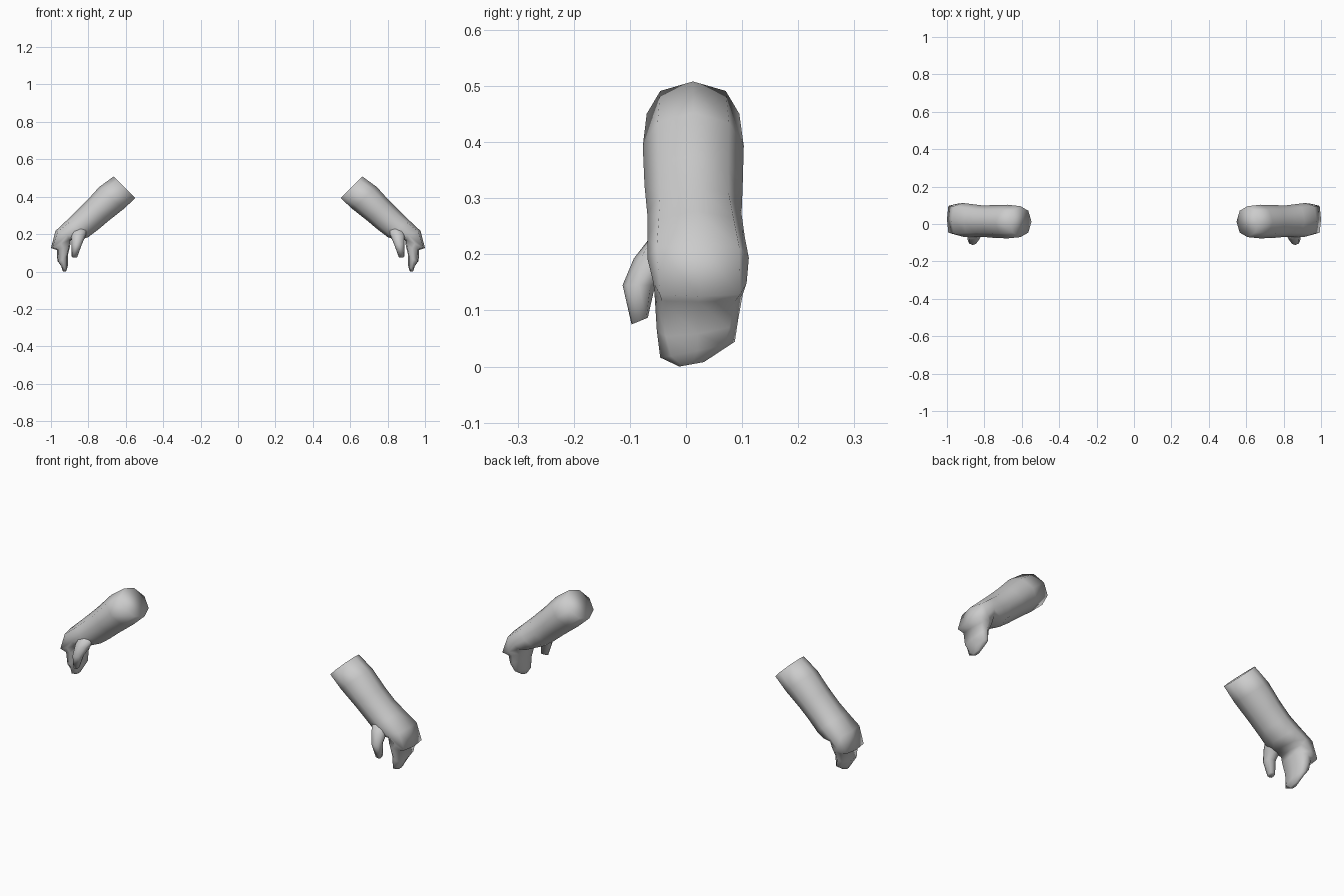
import bpy, bmesh, math

if "Cube" in bpy.data.objects:
    bpy.data.objects.remove(bpy.data.objects["Cube"])

skin = bpy.data.materials.new("light_grey")
skin.diffuse_color = (0.6, 0.6, 0.6, 1)
skin.use_nodes = True
skin.node_tree.nodes["Principled BSDF"].inputs["Base Color"].default_value = skin.diffuse_color


def loft(name, rings, sides=8):
    """Skin closed rings, each given as
    (upper x, z), (lower x, z), (front y, back y), corner fullness, back lift."""
    bm = bmesh.new()
    loops = []
    for (ux, uz), (lx, lz), (y0, y1), full, lift in rings:
        loop = []
        for i in range(sides):
            a = 2 * math.pi * i / sides
            c, s = math.cos(a), math.sin(a)
            if i % 2:                       # push the diagonal corners outward
                c, s = c * full, s * full
            t = (1 + c) / 2
            loop.append(bm.verts.new((lx + (ux - lx) * t,
                                      (y0 + y1) / 2 + s * (y1 - y0) / 2,
                                      lz + (uz - lz) * t + lift * s)))
        loops.append(loop)
    for a, b in zip(loops, loops[1:]):
        for i in range(sides):
            j = (i + 1) % sides
            bm.faces.new((a[i], a[j], b[j], b[i]))
    bm.faces.new(loops[0])
    bm.faces.new(loops[-1])
    bmesh.ops.recalc_face_normals(bm, faces=bm.faces)
    for f in bm.faces:
        f.smooth = True
    me = bpy.data.meshes.new(name)
    bm.to_mesh(me)
    bm.free()
    me.materials.append(skin)
    ob = bpy.data.objects.new(name, me)
    bpy.context.collection.objects.link(ob)
    ob.modifiers.new("mirror", "MIRROR").use_mirror_merge = False
    return ob


# forearm flowing through wrist and knuckles into the curled mitten of fingers
loft("forearm_and_hand", [
    ((.665, .508), (.548, .393), (-.070, .095), 1.0, 0),
    ((.742, .452), (.612, .334), (-.077, .103), 1.0, 0),
    ((.810, .377), (.693, .270), (-.074, .101), 1.0, 0),
    ((.865, .322), (.750, .222), (-.069, .099), 1.03, 0),
    ((.912, .277), (.803, .182), (-.069, .105), 1.08, 0),
    ((.976, .217), (.848, .170), (-.069, .112), 1.15, 0),
    ((1.00, .125), (.893, .172), (-.058, .108), 1.22, 0),
    ((.968, .115), (.897, .140), (-.056, .101), 1.18, 0),
    ((.966, .058), (.909, .090), (-.052, .093), 1.1, .01),
    ((.945, .028), (.909, .032), (-.046, .087), 1.0, .014),
    ((.938, .004), (.918, .004), (-.012, .032), 1.0, .004),
])

# thumb hanging from the front of the palm
loft("thumb", [
    ((.880, .245), (.800, .225), (-.060, .010), 1.0, 0),
    ((.893, .195), (.815, .190), (-.093, -.010), 1.0, 0),
    ((.889, .145), (.835, .145), (-.113, -.055), 1.0, 0),
    ((.889, .081), (.858, .081), (-.097, -.068), 1.15, .006),
])
